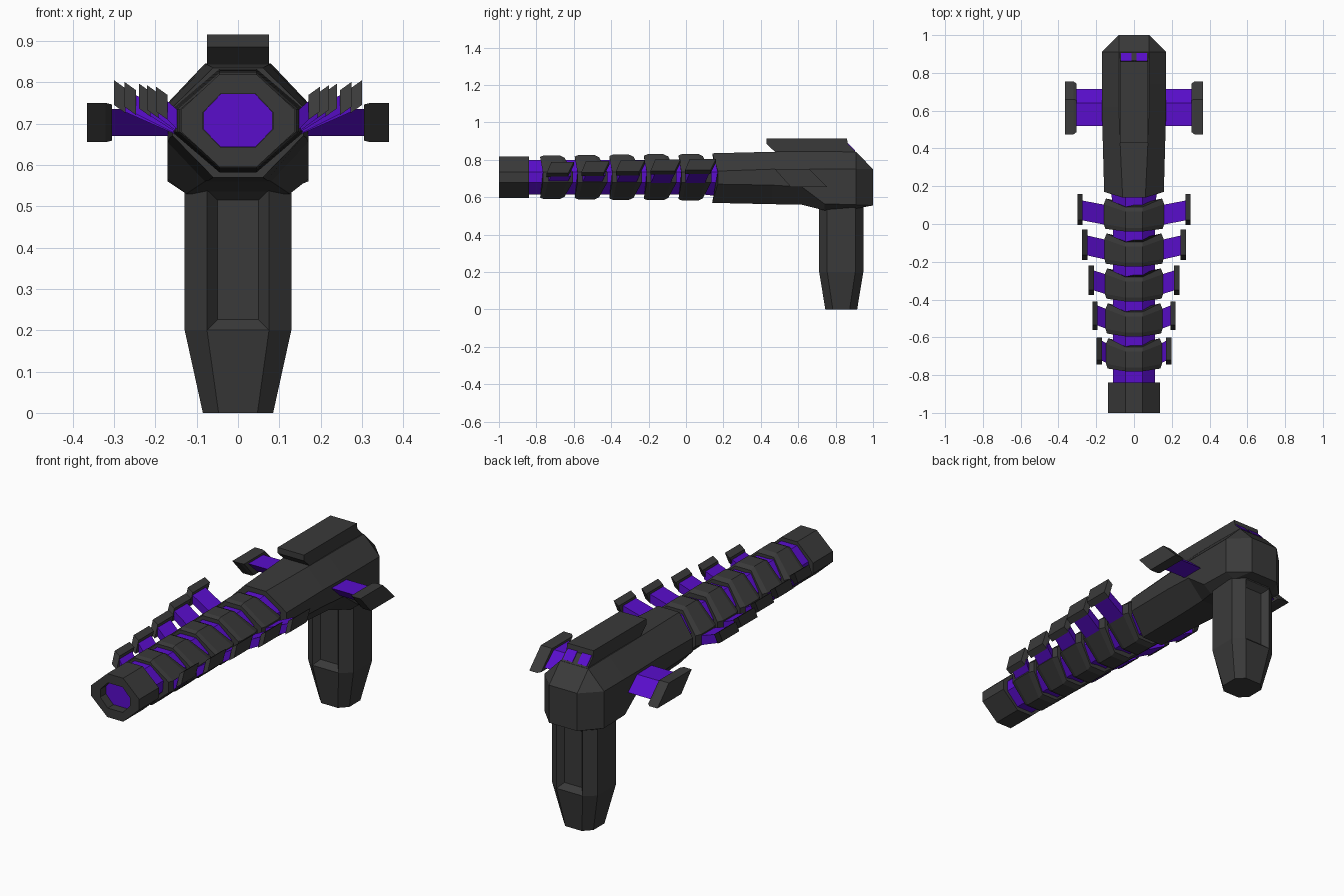
import bpy, bmesh
from mathutils import Vector

if "Cube" in bpy.data.objects:
    bpy.data.objects.remove(bpy.data.objects["Cube"])


def material(name, rgb):
    m = bpy.data.materials.new(name)
    m.diffuse_color = (*rgb, 1)
    m.use_nodes = True
    m.node_tree.nodes["Principled BSDF"].inputs["Base Color"].default_value = m.diffuse_color
    return m


DARK = material("dark_metal", (0.042, 0.042, 0.042))
GLOW = material("purple_glow", (0.1, 0.004, 0.6))
CZ = 0.707  # barrel axis height


def loft(name, rings, mat, edit=None, mirror=False):
    """Skin a list of equal-length point rings, capping both ends."""
    bm = bmesh.new()
    vs = [[bm.verts.new(p) for p in r] for r in rings]
    n = len(vs[0])
    for a, b in zip(vs, vs[1:]):
        for i in range(n):
            bm.faces.new((a[i], a[(i + 1) % n], b[(i + 1) % n], b[i]))
    bm.faces.new(vs[0])
    bm.faces.new(vs[-1])
    bmesh.ops.remove_doubles(bm, verts=bm.verts, dist=1e-4)
    bmesh.ops.recalc_face_normals(bm, faces=bm.faces)
    if edit:
        edit(bm)
    me = bpy.data.meshes.new(name)
    bm.to_mesh(me)
    bm.free()
    me.materials.append(mat)
    ob = bpy.data.objects.new(name, me)
    bpy.context.collection.objects.link(ob)
    if mirror:
        ob.modifiers.new("mirror", 'MIRROR')
    return ob


def section(y, wt, zt, w, zu, zl, zb, wb, sweep=0):
    """Octagonal cross-section across the barrel; sweep pushes the sides back."""
    half = [(wt, y, zt), (w, y + sweep, zu), (w, y + sweep, zl), (wb, y, zb)]
    return half + [(-x, b, z) for x, b, z in reversed(half)]


def barrel(y, w, h, flat=0.045, side=0.027, sweep=0):
    return section(y, flat, CZ + h, w, CZ + side, CZ - side, CZ - h, flat, sweep)


def extrude_x(name, profile, x0, x1, mat, mirror=False):
    return loft(name, [[(x, y, z) for y, z in profile] for x in (x0, x1)], mat, mirror=mirror)


# Glowing core and hollow muzzle
loft("core", [barrel(-0.88, 0.11, 0.093), barrel(0.10, 0.11, 0.093),
              barrel(0.16, 0.125, 0.1, sweep=0.02)], GLOW)
loft("muzzle", [barrel(-0.84, 0.137, 0.112), barrel(-1.0, 0.137, 0.112),
                barrel(-1.0, 0.085, 0.065, 0.042, 0.02),
                barrel(-0.94, 0.085, 0.065, 0.042, 0.02)], DARK)
loft("muzzle_lens", [barrel(-0.955, 0.084, 0.064, 0.042, 0.02),
                     barrel(-0.93, 0.084, 0.064, 0.042, 0.02)], GLOW)

# Five swept barrel rings, each with a pair of fins
fin_x = [0.30, 0.275, 0.24, 0.22, 0.198]
for i, fx in enumerate(fin_x):
    f = -0.04 - 0.185 * i
    w, h = 0.16 - 0.003 * i, 0.125 - 0.002 * i
    loft(f"ring_{i+1}", [barrel(f, w - 0.008, h - 0.008, sweep=0.015),
                         barrel(f + 0.02, w, h, sweep=0.02),
                         barrel(f + 0.105, w, h, sweep=0.04),
                         barrel(f + 0.13, w - 0.012, h - 0.012, sweep=0.045)], DARK)
    top = 0.805 - 0.004 * i
    a, b = f + 0.03, f + 0.135
    xi = fx - 0.022

    def arm(x, y0, y1, z0, z1):
        return [(x, y0, z0), (x, y1, z0), (x, y1, z1), (x, y0, z1)]
    loft(f"fin_arm_{i+1}", [arm(0.12, a, b, 0.66, 0.71),
                            arm(xi, a + 0.03, b + 0.03, top - 0.075, top - 0.03)],
         GLOW, mirror=True)
    y0, y1 = f + 0.035, f + 0.20 - 0.005 * i
    loft(f"fin_plate_{i+1}", [
        [(xi - 0.006, y0, top - 0.08), (xi - 0.006, y1 - 0.03, top - 0.08),
         (xi - 0.006, y1, top - 0.02), (xi - 0.006, y0 + 0.025, top - 0.02)],
        [(fx, y0, top - 0.06), (fx, y1 - 0.03, top - 0.06),
         (fx, y1, top), (fx, y0 + 0.025, top)]], DARK, mirror=True)

# Receiver body, deepening above the grip and chamfered at the back
loft("receiver", [
    section(0.14, 0.06, 0.835, 0.158, 0.74, 0.67, 0.57, 0.06, 0.03),
    section(0.46, 0.075, 0.843, 0.166, 0.75, 0.665, 0.563, 0.07),
    section(0.62, 0.08, 0.845, 0.17, 0.75, 0.655, 0.56, 0.08),
    section(0.74, 0.08, 0.845, 0.17, 0.75, 0.565, 0.53, 0.125),
    section(0.91, 0.08, 0.842, 0.17, 0.75, 0.56, 0.54, 0.12),
    section(1.0, 0.08, 0.75, 0.08, 0.75, 0.556, 0.556, 0.08)], DARK)

# Top rail with two glowing rear sights on its sloped back
extrude_x("top_rail", [(0.43, 0.915), (0.86, 0.915), (0.865, 0.885), (0.91, 0.84),
                       (0.90, 0.83), (0.49, 0.83), (0.43, 0.885)], -0.075, 0.075, DARK)
extrude_x("rear_sight", [(0.862, 0.893), (0.905, 0.850), (0.89, 0.84), (0.855, 0.88)],
          0.014, 0.068, GLOW, mirror=True)

# Side wings: glowing bar and slanted end plate
extrude_x("wing_bar", [(0.52, 0.735), (0.64, 0.735), (0.715, 0.67), (0.59, 0.67)],
          0.15, 0.32, GLOW, mirror=True)
plate = [(0.475, 0.75), (0.66, 0.75), (0.755, 0.655), (0.56, 0.655)]
mid = Vector((0.61, 0.7025))
small = [mid + (Vector(p) - mid) * 0.92 for p in plate]
loft("wing_plate", [[(0.305, *p) for p in small], [(0.32, *p) for p in plate],
                    [(0.365, *p) for p in plate]], DARK, mirror=True)


# Grip: tapered octagonal column with recessed front and back panels
def grip_ring(z, wx, wy, fx, fy):
    half = [(fx, -wy), (wx, -fy), (wx, fy), (fx, wy)]
    return [(x, y + 0.83, z) for x, y in half + [(-x, y) for x, y in reversed(half)]]


def groove(bm):
    faces = [f for f in bm.faces
             if abs(f.normal.y) > 0.95 and 0.25 < f.calc_center_median().z < 0.5]
    bmesh.ops.inset_individual(bm, faces=faces, thickness=0.036, depth=-0.03)


loft("grip", [grip_ring(0, 0.085, 0.085, 0.047, 0.045),
              grip_ring(0.2, 0.129, 0.118, 0.075, 0.075),
              grip_ring(0.54, 0.129, 0.118, 0.075, 0.075),
              grip_ring(0.62, 0.129, 0.118, 0.075, 0.075)], DARK, edit=groove)
